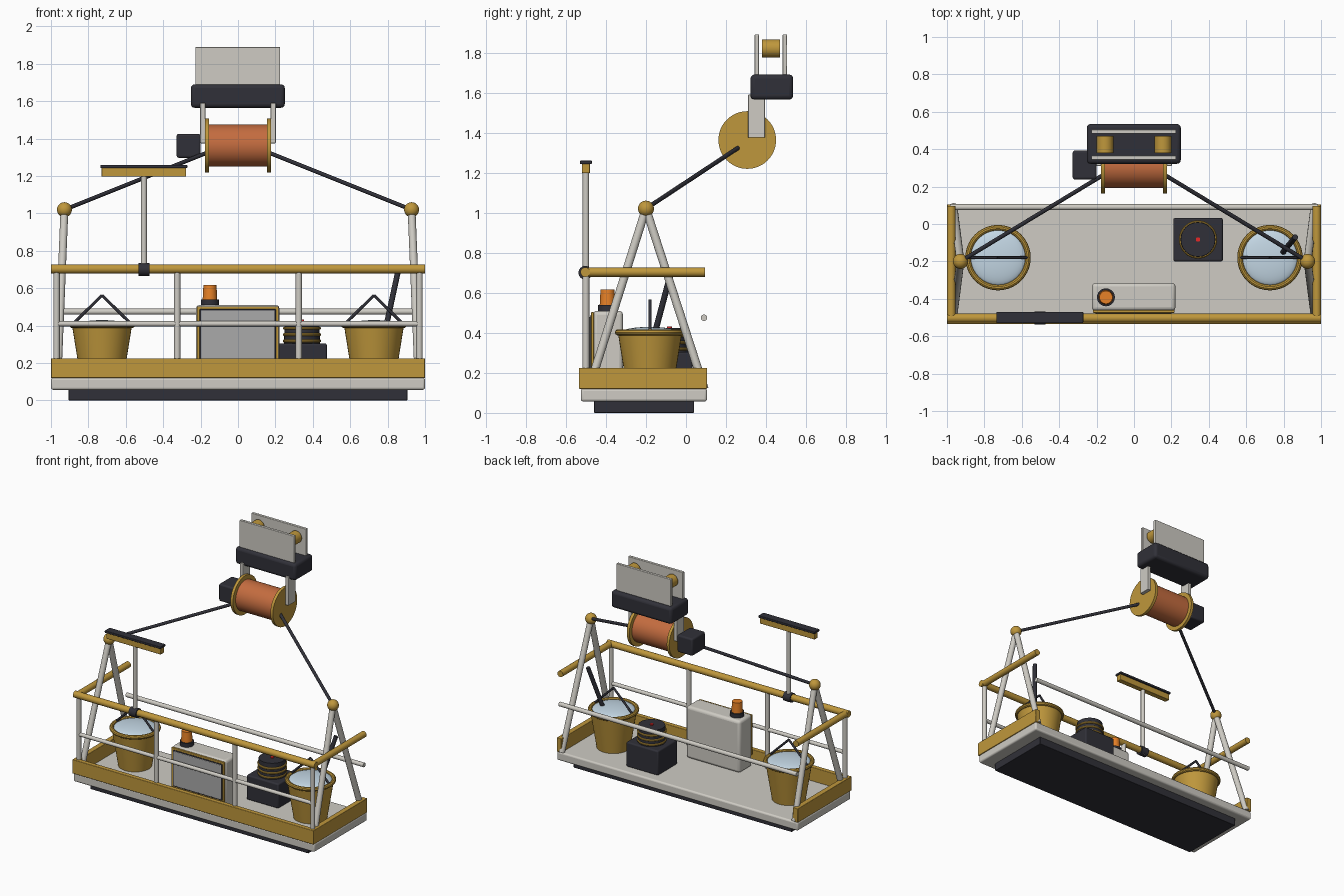
import bpy, math
from mathutils import Vector

if "Cube" in bpy.data.objects:
    bpy.data.objects.remove(bpy.data.objects["Cube"])

def mat(name, c):
    m = bpy.data.materials.new(name)
    m.diffuse_color = (*c, 1)
    m.use_nodes = True
    m.node_tree.nodes["Principled BSDF"].inputs["Base Color"].default_value = m.diffuse_color
    return m

GOLD = mat("gold", (0.52, 0.31, 0.045))
DARK = mat("dark", (0.03, 0.03, 0.04))
WHITE = mat("off_white", (0.62, 0.60, 0.55))
PANEL = mat("panel_grey", (0.40, 0.40, 0.40))
COPPER = mat("copper", (0.55, 0.15, 0.05))
WATER = mat("water", (0.55, 0.68, 0.78))
ORANGE = mat("orange", (0.80, 0.22, 0.02))
RED = mat("red", (0.8, 0.02, 0.02))

def finish(ob, name, m, smooth=True):
    ob.name = name
    ob.data.materials.append(m)
    if smooth:
        bpy.ops.object.shade_smooth_by_angle(angle=math.radians(35))
    return ob

# box given by min/max ranges, with optional rounded edges
def box(name, x, y, z, m, bevel=0.004):
    bpy.ops.mesh.primitive_cube_add(size=1, location=[(a + b) / 2 for a, b in (x, y, z)])
    ob = bpy.context.object
    ob.scale = [b - a for a, b in (x, y, z)]
    bpy.ops.object.transform_apply(location=False, rotation=False, scale=True)
    if bevel:
        b = ob.modifiers.new("bevel", "BEVEL")
        b.width, b.segments = bevel, 3
    return finish(ob, name, m)

# round bar between two points
def rod(name, p, q, r, m, r2=None, n=24):
    p, q = Vector(p), Vector(q)
    d = q - p
    bpy.ops.mesh.primitive_cone_add(vertices=n, radius1=r, radius2=r if r2 is None else r2,
                                    depth=d.length, location=(p + q) / 2)
    ob = bpy.context.object
    ob.rotation_euler = d.to_track_quat('Z', 'Y').to_euler()
    return finish(ob, name, m)

def ball(name, c, r, m, scale=(1, 1, 1)):
    bpy.ops.mesh.primitive_uv_sphere_add(segments=32, ring_count=16, radius=r, location=c)
    bpy.context.object.scale = scale
    return finish(bpy.context.object, name, m)

def ring(name, c, R, r, m):
    bpy.ops.mesh.primitive_torus_add(major_radius=R, minor_radius=r, location=c,
                                     major_segments=40, minor_segments=10)
    return finish(bpy.context.object, name, m)

# surface of revolution from (radius, height) points
def lathe(name, prof, c, m, n=40):
    verts, faces = [], []
    for r, z in prof:
        for i in range(n):
            a = 2 * math.pi * i / n
            verts.append((r * math.cos(a), r * math.sin(a), z))
    for k in range(len(prof) - 1):
        for i in range(n):
            j = (i + 1) % n
            faces.append((k * n + i, k * n + j, (k + 1) * n + j, (k + 1) * n + i))
    faces.append(list(range(n))[::-1])
    faces.append([(len(prof) - 1) * n + i for i in range(n)])
    me = bpy.data.meshes.new(name)
    me.from_pydata(verts, [], faces)
    ob = bpy.data.objects.new(name, me)
    bpy.context.collection.objects.link(ob)
    ob.location = c
    bpy.ops.object.select_all(action='DESELECT')
    ob.select_set(True)
    bpy.context.view_layer.objects.active = ob
    return finish(ob, name, m)

# platform and toe boards
box("under_slab", (-0.905, 0.905), (-0.46, 0.04), (0, 0.06), DARK)
box("platform", (-1, 1), (-0.525, 0.105), (0.057, 0.122), WHITE, 0.012)
box("front_toe_board", (-1, 1), (-0.535, -0.50), (0.12, 0.225), GOLD)

# front rails, rear rail and posts
rod("front_top_rail", (-1, -0.503, 0.703), (1, -0.503, 0.703), 0.024, GOLD)
rod("front_mid_rail", (-0.97, -0.5, 0.41), (0.97, -0.5, 0.41), 0.014, WHITE)
rod("rear_rail", (-0.985, 0.09, 0.475), (0.985, 0.09, 0.475), 0.016, WHITE)
for x in (-0.97, -0.325, 0.325, 0.97):
    rod("rail_post", (x, -0.5, 0.12), (x, -0.5, 0.70), 0.017, WHITE)

# both ends: toe board, rail, A-frame, rope, bucket
for s in (-1, 1):
    box("side_toe_board", sorted((s * 0.96, s)), (-0.53, 0.105), (0.12, 0.225), GOLD)
    rod("side_top_rail", (s * 0.977, -0.503, 0.703), (s * 0.977, 0.095, 0.703), 0.023, GOLD)
    apex = (s * 0.928, -0.2, 1.02)
    for y in (-0.485, 0.092):
        rod("a_frame_leg", (s * 0.965, y, 0.12), apex, 0.021, WHITE)
    ball("apex_ball", apex, 0.04, GOLD)
    rod("hoist_rope", apex, (s * 0.165, 0.262, 1.325), 0.011, DARK)

    bx, by = s * 0.727, -0.18
    lathe("bucket", [(0.115, 0.12), (0.161, 0.405), (0.148, 0.405), (0.146, 0.38)], (bx, by, 0), GOLD)
    ring("bucket_rim", (bx, by, 0.402), 0.16, 0.015, GOLD)
    ball("bucket_water", (bx, by, 0.40), 0.148, WATER, (1, 1, 0.2))
    for t in (-1, 1):
        rod("bucket_handle", (bx + t * 0.155, by, 0.41), (bx, by, 0.562), 0.008, DARK, n=12)

# tool standing in the right bucket
rod("bucket_tool", (0.765, -0.19, 0.27), (0.862, -0.07, 0.72), 0.015, DARK)

# control box with framed panel
box("control_box", (-0.225, 0.222), (-0.465, -0.315), (0.12, 0.51), WHITE, 0.02)
box("panel_frame", (-0.22, 0.217), (-0.475, -0.46), (0.20, 0.503), GOLD)
box("panel_gasket", (-0.205, 0.202), (-0.478, -0.46), (0.215, 0.488), DARK, 0.002)
box("panel_screen", (-0.198, 0.195), (-0.481, -0.46), (0.223, 0.481), PANEL, 0.002)

# warning beacon
rod("beacon_base", (-0.15, -0.392, 0.505), (-0.15, -0.392, 0.54), 0.048, DARK)
rod("beacon_lamp", (-0.15, -0.392, 0.54), (-0.15, -0.392, 0.617), 0.039, ORANGE, 0.035)

# deck motor with ringed cylinder
mx, my = 0.342, -0.083
box("motor_block", (0.21, 0.475), (-0.2, 0.032), (0.12, 0.305), DARK, 0.01)
rod("motor_drum", (mx, my, 0.30), (mx, my, 0.425), 0.097, DARK, 0.092)
for z in (0.318, 0.352, 0.386):
    ring("motor_ring", (mx, my, z), 0.094, 0.008, GOLD)
rod("motor_button", (mx, my, 0.42), (mx, my, 0.432), 0.012, RED)

# long-handled wiper clamped to the front rail
wx = -0.503
rod("wiper_clamp", (wx - 0.03, -0.503, 0.70), (wx + 0.03, -0.503, 0.70), 0.034, DARK)
rod("wiper_pole", (wx, -0.5, 0.67), (wx, -0.5, 1.21), 0.016, WHITE)
box("wiper_head", (-0.73, -0.277), (-0.52, -0.48), (1.197, 1.245), GOLD)
box("wiper_blade", (-0.736, -0.271), (-0.53, -0.47), (1.243, 1.26), DARK)

# winch drum, flanges, hangers and motor
dy, dz = 0.306, 1.363
rod("winch_drum", (-0.165, dy, dz), (0.165, dy, dz), 0.113, COPPER, n=40)
for s in (-1, 1):
    rod("drum_flange", (s * 0.155, dy, dz), (s * 0.176, dy, dz), 0.144, GOLD, n=48)
    box("drum_hanger", sorted((s * 0.174, s * 0.202)), (0.31, 0.395), (1.375, 1.59), WHITE)
box("winch_motor", (-0.328, -0.2), (0.238, 0.393), (1.297, 1.426), DARK, 0.012)

# roof trolley with side plates and rollers
box("trolley_body", (-0.252, 0.25), (0.322, 0.535), (1.565, 1.69), DARK, 0.02)
for y in (0.354, 0.494):
    box("trolley_plate", (-0.228, 0.225), (y - 0.011, y + 0.011), (1.68, 1.89), WHITE)
for s in (-1, 1):
    rod("trolley_roller", (s * 0.155, 0.38, 1.82), (s * 0.155, 0.47, 1.82), 0.045, GOLD, n=32)
